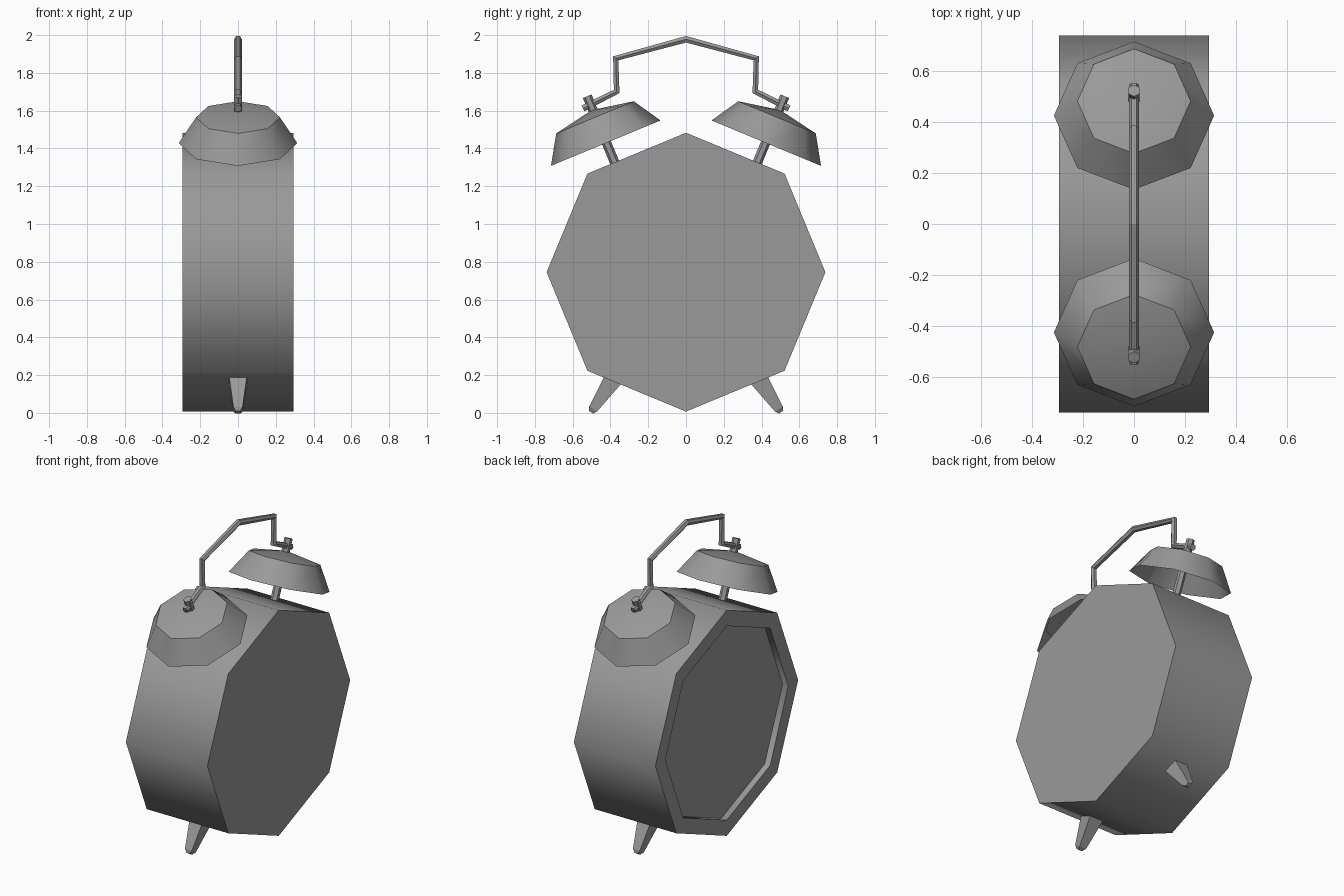
import bpy, bmesh
from math import cos, sin, pi, radians
from mathutils import Matrix, Vector

cube = bpy.data.objects.get("Cube")
if cube:
    bpy.data.objects.remove(cube, do_unlink=True)

grey = bpy.data.materials.new("grey_metal")
grey.use_nodes = True
grey.diffuse_color = (0.32, 0.32, 0.32, 1)
grey.node_tree.nodes["Principled BSDF"].inputs["Base Color"].default_value = (0.32, 0.32, 0.32, 1)


def lathe(name, profile, sides, base, axis, side_axis=(1, 0, 0), phase=0, smooth=None):
    """Turn a (radius, height) profile around an axis starting at base."""
    z, x = Vector(axis).normalized(), Vector(side_axis)
    frame = Matrix((x, z.cross(x), z)).transposed().to_4x4()
    frame.translation = base
    bm = bmesh.new()
    rings = []
    for r, h in profile:
        count = sides if r > 0 else 1
        angles = [phase + 2 * pi * i / sides for i in range(count)]
        rings.append([bm.verts.new(frame @ Vector((r * cos(a), r * sin(a), h))) for a in angles])
    for a, b in zip(rings, rings[1:]):
        for i in range(sides):
            j = (i + 1) % sides
            quad = [a[i % len(a)], a[j % len(a)], b[j % len(b)], b[i % len(b)]]
            bm.faces.new(list(dict.fromkeys(quad)))
    mesh = bpy.data.meshes.new(name)
    bm.to_mesh(mesh)
    bm.free()
    mesh.materials.append(grey)
    obj = bpy.data.objects.new(name, mesh)
    bpy.context.collection.objects.link(obj)
    if smooth:
        bpy.ops.object.select_all(action='DESELECT')
        obj.select_set(True)
        bpy.context.view_layer.objects.active = obj
        bpy.ops.object.shade_smooth_by_angle(angle=radians(smooth))
    return obj


# Octagonal clock body with a recessed dial on one side
R, W, DIAL = 0.738, 0.295, 0.635
lathe("clock_body",
      [(0, -W + 0.04), (DIAL, -W + 0.04), (DIAL, -W), (R, -W), (R, W), (0, W)],
      8, (0, 0, 0.745), (1, 0, 0), side_axis=(0, 1, 0), smooth=50)

tilt = radians(22.5)
for s, label in ((-1, "front"), (1, "back")):
    up = (0, s * sin(tilt), cos(tilt))
    # Hollow bell, open underneath
    lathe(label + "_bell", [(0.314, 0), (0.222, 0.148), (0, 0.19)],
          8, (0, s * 0.425, 1.428), up, smooth=42)
    # Bolt from the body through the bell
    lathe(label + "_bell_bolt", [(0, 0), (0.025, 0), (0.025, 0.405), (0, 0.405)],
          6, (0, s * 0.368, 1.302), up, phase=pi / 6)
    # Tapered foot
    lathe(label + "_foot", [(0, 0), (0.082, 0), (0.035, 0.265), (0.018, 0.285), (0, 0.285)],
          4, (0, s * 0.344, 0.24), (0, s * 0.56, -0.83), phase=pi / 4)

# Carrying handle joining both bells
half = [(0.545, 1.612), (0.367, 1.702), (0.372, 1.877)]
path = [(-y, z) for y, z in half] + [(0, 1.978)] + half[::-1]
curve = bpy.data.curves.new("handle", 'CURVE')
curve.dimensions = '3D'
curve.bevel_depth = 0.02
curve.bevel_resolution = 1
curve.use_fill_caps = True
spline = curve.splines.new('POLY')
spline.points.add(len(path) - 1)
for point, (y, z) in zip(spline.points, path):
    point.co = (0, y, z, 1)
spline.use_smooth = False
curve.materials.append(grey)
handle = bpy.data.objects.new("handle", curve)
bpy.context.collection.objects.link(handle)
bpy.ops.object.select_all(action='DESELECT')
handle.select_set(True)
bpy.context.view_layer.objects.active = handle
bpy.ops.object.convert(target='MESH')
